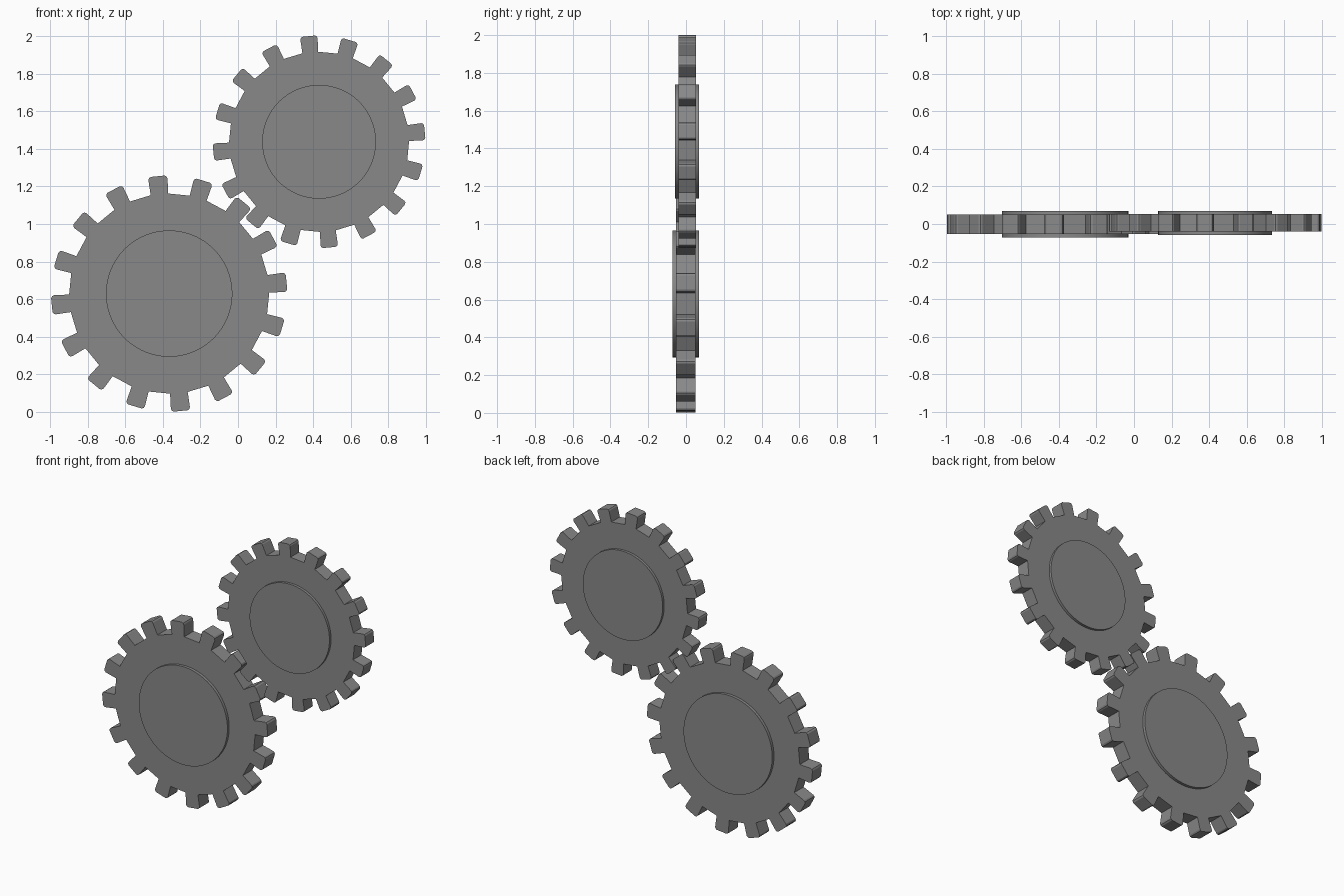
import bpy
import bmesh
from math import cos, sin, tau, radians

cube = bpy.data.objects.get("Cube")
if cube:
    bpy.data.objects.remove(cube)

TEETH = 16
PHASE = radians(5.6)
# Half outline of one tooth: distance from the axis, half width
TOOTH = [(0.53, 0.047), (0.611, 0.051), (0.621, 0.047), (0.627, 0.037)]

steel = bpy.data.materials.new("steel_grey")
steel.use_nodes = True
grey = (0.25, 0.25, 0.25, 1)
steel.diffuse_color = grey
steel.node_tree.nodes["Principled BSDF"].inputs["Base Color"].default_value = grey


def prism(name, outline, thickness, location):
    """Extrude an outline in the XZ plane evenly about its middle."""
    bm = bmesh.new()
    face = bm.faces.new([bm.verts.new((x, -thickness / 2, z)) for x, z in outline])
    result = bmesh.ops.extrude_face_region(bm, geom=[face])
    moved = [v for v in result["geom"] if isinstance(v, bmesh.types.BMVert)]
    bmesh.ops.translate(bm, verts=moved, vec=(0, thickness, 0))
    bmesh.ops.recalc_face_normals(bm, faces=bm.faces)
    mesh = bpy.data.meshes.new(name)
    bm.to_mesh(mesh)
    bm.free()
    mesh.materials.append(steel)
    obj = bpy.data.objects.new(name, mesh)
    obj.location = location
    bpy.context.collection.objects.link(obj)
    return obj


def gear_outline(scale):
    profile = [(r, -h) for r, h in TOOTH] + [(r, h) for r, h in reversed(TOOTH)]
    points = []
    for i in range(TEETH):
        a = PHASE + tau * i / TEETH
        points += [(scale * (r * cos(a) - h * sin(a)),
                    scale * (r * sin(a) + h * cos(a))) for r, h in profile]
    return points


def circle(radius, sides=96):
    return [(radius * cos(tau * i / sides), radius * sin(tau * i / sides))
            for i in range(sides)]


def build_gear(name, location, scale):
    # Toothed wheel
    prism(name + "_wheel", gear_outline(scale), 0.102 * scale, location)
    # Raised round hub, showing on both faces
    hub = prism(name + "_hub", circle(0.336 * scale), 0.141 * scale, location)
    bpy.ops.object.select_all(action="DESELECT")
    hub.select_set(True)
    bpy.context.view_layer.objects.active = hub
    bpy.ops.object.shade_smooth_by_angle()


build_gear("large_gear", (-0.366, -0.001, 0.63), 1.0)
build_gear("small_gear", (0.431, 0.006, 1.437), 0.9)
